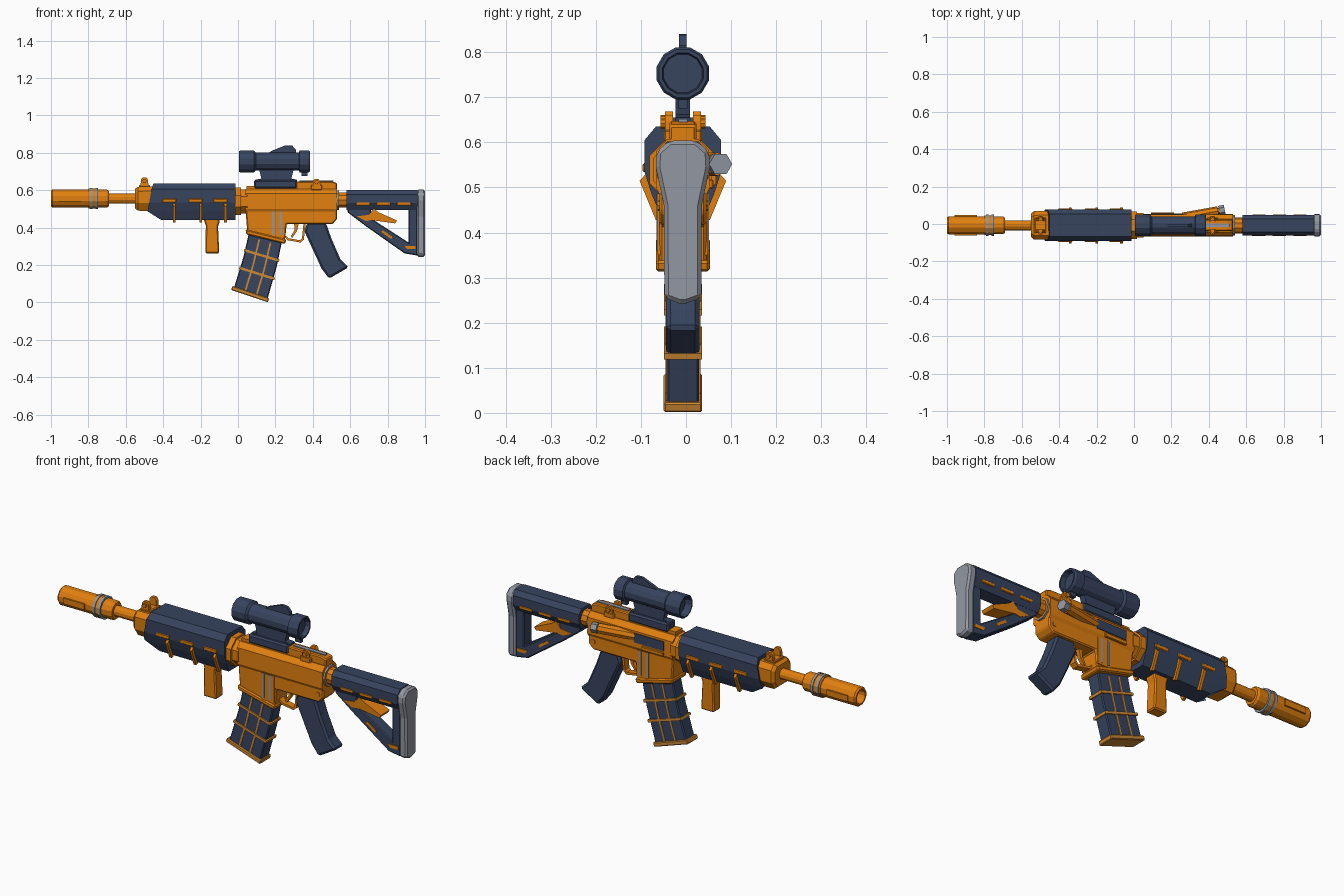
import bpy, bmesh, math
from mathutils import Vector

CY = -0.007  # centre plane of the body


def mat(name, col):
    m = bpy.data.materials.new(name)
    m.diffuse_color = (*col, 1)
    return m


ORANGE = mat("orange", (0.75, 0.215, 0.005))
NAVY = mat("navy", (0.038, 0.058, 0.114))
GREY = mat("grey", (0.29, 0.31, 0.36))
AMBER = mat("amber", (0.62, 0.25, 0.035))


def build(name, rings, m, bevel=0):
    """Skin a list of equal-length vertex rings and cap both ends."""
    bm = bmesh.new()
    vs = [[bm.verts.new((p[0], p[1] + CY, p[2])) for p in r] for r in rings]
    n = len(vs[0])
    for a, b in zip(vs, vs[1:]):
        for i in range(n):
            bm.faces.new((a[i], a[(i + 1) % n], b[(i + 1) % n], b[i]))
    bm.faces.new(vs[0])
    bm.faces.new(vs[-1])
    bmesh.ops.recalc_face_normals(bm, faces=bm.faces)
    me = bpy.data.meshes.new(name)
    bm.to_mesh(me)
    bm.free()
    me.materials.append(m)
    ob = bpy.data.objects.new(name, me)
    bpy.context.collection.objects.link(ob)
    if bevel:
        mod = ob.modifiers.new("bevel", 'BEVEL')
        mod.width, mod.segments = bevel, 1
    return ob


def slab(name, pts, h, m, bevel=0, y=0):
    """Side profile (x, z) extruded across y."""
    return build(name, [[(x, y + s * h, z) for x, z in pts] for s in (-1, 1)], m, bevel)


def box(name, x0, x1, z0, z1, h, m, bevel=0, y=0):
    return slab(name, [(x0, z0), (x1, z0), (x1, z1), (x0, z1)], h, m, bevel, y)


def mirror(half):
    return half + [(-y, z) for y, z in reversed(half)]


def beam(name, pts, x0, x1, m, bevel=0):
    """Cross-section (y, z) extruded along x."""
    return build(name, [[(x, y, z) for y, z in pts] for x in (x0, x1)], m, bevel)


def lathe(name, prof, zc, m, n=12):
    """Profile (x, r) turned about an axis along x."""
    ang = [math.tau * (i + 0.5) / n for i in range(n)]
    return build(name, [[(x, r * math.sin(a), zc + r * math.cos(a)) for a in ang] for x, r in prof], m)


def rod(name, a, b, r, m, n=6):
    a, b = Vector(a), Vector(b)
    q = (b - a).to_track_quat('Z', 'Y')
    ring = [q @ Vector((r * math.cos(math.tau * i / n), r * math.sin(math.tau * i / n), 0)) for i in range(n)]
    return build(name, [[c + v for v in ring] for c in (a, b)], m)


# Muzzle and barrel
ZB = 0.555
lathe("muzzle", [(-0.9, 0.033), (-1.0, 0.035), (-1.0, 0.044), (-0.992, 0.05), (-0.80, 0.05), (-0.80, 0.055),
                 (-0.75, 0.055), (-0.75, 0.049), (-0.70, 0.049), (-0.69, 0.042)], ZB, ORANGE)
for x in (-0.785, -0.755):
    lathe("muzzle_ring", [(x - 0.007, 0.059), (x + 0.007, 0.059)], ZB, GREY)
for s in (-1, 1):
    box("muzzle_rib", -0.96, -0.84, 0.54, 0.57, 0.004, ORANGE, 0, s * 0.051)
lathe("barrel", [(-0.70, 0.028), (-0.50, 0.028)], ZB, ORANGE)

# Handguard and its front cap
cap = [(0.055, 0.62), (0.078, 0.595), (0.078, 0.53), (0.05, 0.488)]
front = [(-0.55, 0.8), (-0.535, 0.97), (-0.44, 1.0)]
build("handguard_cap", [[(x, y * k, ZB + (z - ZB) * k) for y, z in mirror(cap)] for x, k in front], ORANGE)
hg = [(0.06, 0.635), (0.085, 0.605), (0.085, 0.535), (0.07, 0.487), (0.05, 0.44)]
hx = [-0.452, -0.462, -0.475, -0.484, -0.41]
build("handguard", [[(x, y, z) for x, (y, z) in zip(hx + hx[::-1], mirror(hg))],
                    [(-0.013, y, z) for y, z in mirror(hg)]], NAVY)
for x in (-0.34, -0.2, -0.067):
    for s in (-1, 1):
        box("handguard_slot", x - 0.065, x + 0.01, 0.534, 0.554, 0.004, ORANGE, 0.003, s * 0.085)
        rib = [(0.082, 0.53), (0.096, 0.515), (0.06, 0.428), (0.044, 0.432)]
        beam("handguard_rib", [(s * y, z) for y, z in rib], x - 0.007, x + 0.007, ORANGE)

# Forward grip
slab("forward_grip", [(-0.185, 0.45), (-0.1, 0.45), (-0.1, 0.42), (-0.107, 0.41), (-0.1, 0.262), (-0.175, 0.262),
                      (-0.172, 0.41)], 0.03, ORANGE, 0.01)

# Collar and receiver
lathe("barrel_nut", [(-0.02, 0.072), (-0.015, 0.08), (0.015, 0.08), (0.015, 0.07), (0.05, 0.07)], 0.54, ORANGE, 8)
beam("upper_receiver", mirror([(0.035, 0.607), (0.058, 0.582), (0.06, 0.50), (0.052, 0.485)]),
     0.04, 0.53, ORANGE)
slab("lower_receiver", [(0.04, 0.5), (0.53, 0.5), (0.53, 0.445), (0.505, 0.418), (0.26, 0.418), (0.25, 0.32),
                        (0.05, 0.37)], 0.052, ORANGE, 0.006)
slab("magwell_rim", [(0.04, 0.39), (0.258, 0.337), (0.252, 0.312), (0.045, 0.363)], 0.06, ORANGE, 0.006)
for s in (-1, 1):
    box("magwell_plate", 0.18, 0.25, 0.35, 0.487, 0.004, ORANGE, 0, s * 0.052)
    for x in (0.183, 0.222):
        box("magwell_strip", x, x + 0.012, 0.36, 0.487, 0.004, GREY, 0, s * 0.054)
    rod("receiver_pin", (0.5, s * 0.05, 0.46), (0.5, s * 0.056, 0.46), 0.012, ORANGE, 8)
box("top_rail", 0.045, 0.32, 0.6, 0.622, 0.028, ORANGE)
slab("rear_rail", [(0.31, 0.6), (0.53, 0.6), (0.53, 0.638), (0.50, 0.647), (0.31, 0.647)], 0.03, ORANGE, 0.005)
box("rail_groove", 0.33, 0.51, 0.645, 0.652, 0.01, GREY)

# Iron sights: mirrored ears with pivot knobs
for x, z0, z1, part in ((-0.5, 0.6, 0.668, "front_sight"), (0.42, 0.6, 0.66, "rear_sight")):
    box(part + "_base", x - 0.03, x + 0.03, z0, z0 + 0.028, 0.042, ORANGE, 0.004)
    for s in (-1, 1):
        slab(part + "_ear", [(x - 0.022, z0), (x + 0.022, z0), (x + 0.019, z1 - 0.012), (x + 0.01, z1),
                             (x - 0.01, z1), (x - 0.019, z1 - 0.012)], 0.009, ORANGE, 0, s * 0.031)
        rod(part + "_knob", (x, s * 0.035, z1 - 0.018), (x, s * 0.05, z1 - 0.018), 0.011, ORANGE, 8)

# Ejection port, cover and forward assist on the far side
box("ejection_port", 0.09, 0.26, 0.525, 0.572, 0.004, NAVY, 0, 0.0595)
box("port_cover", 0.09, 0.215, 0.497, 0.518, 0.008, ORANGE, 0.003, 0.06)
rod("assist_tube", (0.26, 0.042, 0.552), (0.45, 0.076, 0.552), 0.026, ORANGE, 8)
rod("assist_neck", (0.44, 0.074, 0.552), (0.465, 0.079, 0.552), 0.017, ORANGE, 8)
rod("assist_knob", (0.455, 0.078, 0.552), (0.485, 0.084, 0.552), 0.026, GREY)

# Trigger and guard
slab("trigger_guard", [(0.25, 0.35), (0.265, 0.332), (0.335, 0.32), (0.352, 0.335), (0.362, 0.42), (0.35, 0.42),
                       (0.342, 0.342), (0.332, 0.332), (0.27, 0.343), (0.25, 0.36)], 0.018, ORANGE)
slab("trigger", [(0.3, 0.425), (0.325, 0.425), (0.315, 0.38), (0.29, 0.345), (0.282, 0.352), (0.302, 0.385)],
     0.01, ORANGE)

# Pistol grip
slab("pistol_grip", [(0.355, 0.38), (0.37, 0.425), (0.47, 0.425), (0.50, 0.34), (0.548, 0.23), (0.592, 0.188),
                     (0.487, 0.127), (0.447, 0.18)], 0.037, NAVY, 0.01)


# Magazine: body, cross bands and ribs on a slanted grid
def mag(u, v):
    lx, lz = 0.062 - 0.086 * v, 0.385 - 0.315 * v
    rx, rz = 0.238 - 0.083 * v, 0.335 - 0.325 * v
    return lx + (rx - lx) * u + 0.012 * v * (1 - v) * 4 * 0.5, lz + (rz - lz) * u


def mag_part(name, u0, u1, v0, v1, h, m, bevel=0):
    vs = [v0, (v0 + v1) / 2, v1]
    slab(name, [mag(u0, v) for v in vs] + [mag(u1, v) for v in reversed(vs)], h, m, bevel)


mag_part("magazine", 0, 1, -0.1, 0.98, 0.036, NAVY, 0.005)
for v in (0.34, 0.64):
    mag_part("magazine_band", -0.03, 1.03, v - 0.02, v + 0.02, 0.042, AMBER)
mag_part("magazine_base", -0.06, 1.04, 0.955, 1.022, 0.043, AMBER, 0.004)
for u in (0.33, 0.67):
    mag_part("magazine_rib", u - 0.025, u + 0.025, 0.1, 0.97, 0.039, AMBER)

# Optic: tube, rings, mount and top fin
lathe("scope", [(0.04, 0.045), (0.005, 0.05), (0.005, 0.056), (0.012, 0.06), (0.085, 0.06), (0.095, 0.05),
                (0.325, 0.05), (0.33, 0.06), (0.378, 0.06), (0.385, 0.055), (0.385, 0.047), (0.36, 0.044)],
      0.753, NAVY)
slab("scope_fin", [(0.15, 0.79), (0.18, 0.81), (0.255, 0.84), (0.29, 0.838), (0.31, 0.815), (0.31, 0.79)],
     0.008, NAVY)
slab("scope_mount", [(0.09, 0.655), (0.125, 0.662), (0.11, 0.72), (0.3, 0.72), (0.285, 0.662), (0.315, 0.655),
                     (0.315, 0.612), (0.085, 0.612)], 0.016, NAVY)
box("mount_clamp", 0.085, 0.315, 0.608, 0.655, 0.034, NAVY, 0.008)
box("scope_tab", 0.34, 0.372, 0.675, 0.71, 0.01, NAVY)

# Stock: tube, top beam, open frame, lever, slots and butt pad
lathe("buffer_tube", [(0.52, 0.052), (0.54, 0.052), (0.54, 0.043), (0.6, 0.043)], 0.547, ORANGE, 10)
lathe("buffer_ring", [(0.53, 0.055), (0.54, 0.055)], 0.547, GREY, 10)
beam("stock_beam", mirror([(0.035, 0.602), (0.055, 0.578), (0.055, 0.53), (0.035, 0.495)]), 0.58, 0.96, NAVY)
slab("stock_frame", [(0.585, 0.52), (0.585, 0.482), (0.68, 0.41), (0.89, 0.262), (0.96, 0.25), (0.96, 0.52),
                     (0.912, 0.52), (0.912, 0.32), (0.71, 0.45), (0.71, 0.52)], 0.034, NAVY, 0.005)
slab("stock_lever", [(0.635, 0.46), (0.70, 0.468), (0.725, 0.5), (0.755, 0.48), (0.85, 0.438), (0.84, 0.422),
                     (0.715, 0.44), (0.685, 0.435)], 0.037, ORANGE)
for s in (-1, 1):
    for x in (0.63, 0.74, 0.85):
        box("stock_slot", x, x + 0.075, 0.518, 0.536, 0.004, ORANGE, 0.003, s * 0.053)
    slab("strut_slot", [(0.89, 0.302), (0.95, 0.302), (0.95, 0.285), (0.905, 0.285)], 0.004, ORANGE, 0, s * 0.034)
    slab("strut_slot", [(0.775, 0.385), (0.825, 0.35), (0.82, 0.338), (0.765, 0.377)], 0.004, ORANGE, 0, s * 0.034)
beam("butt_pad", mirror([(0.03, 0.604), (0.058, 0.58), (0.06, 0.545), (0.042, 0.46), (0.041, 0.255), (0.006, 0.242)]),
     0.957, 1.0, GREY, 0.009)
